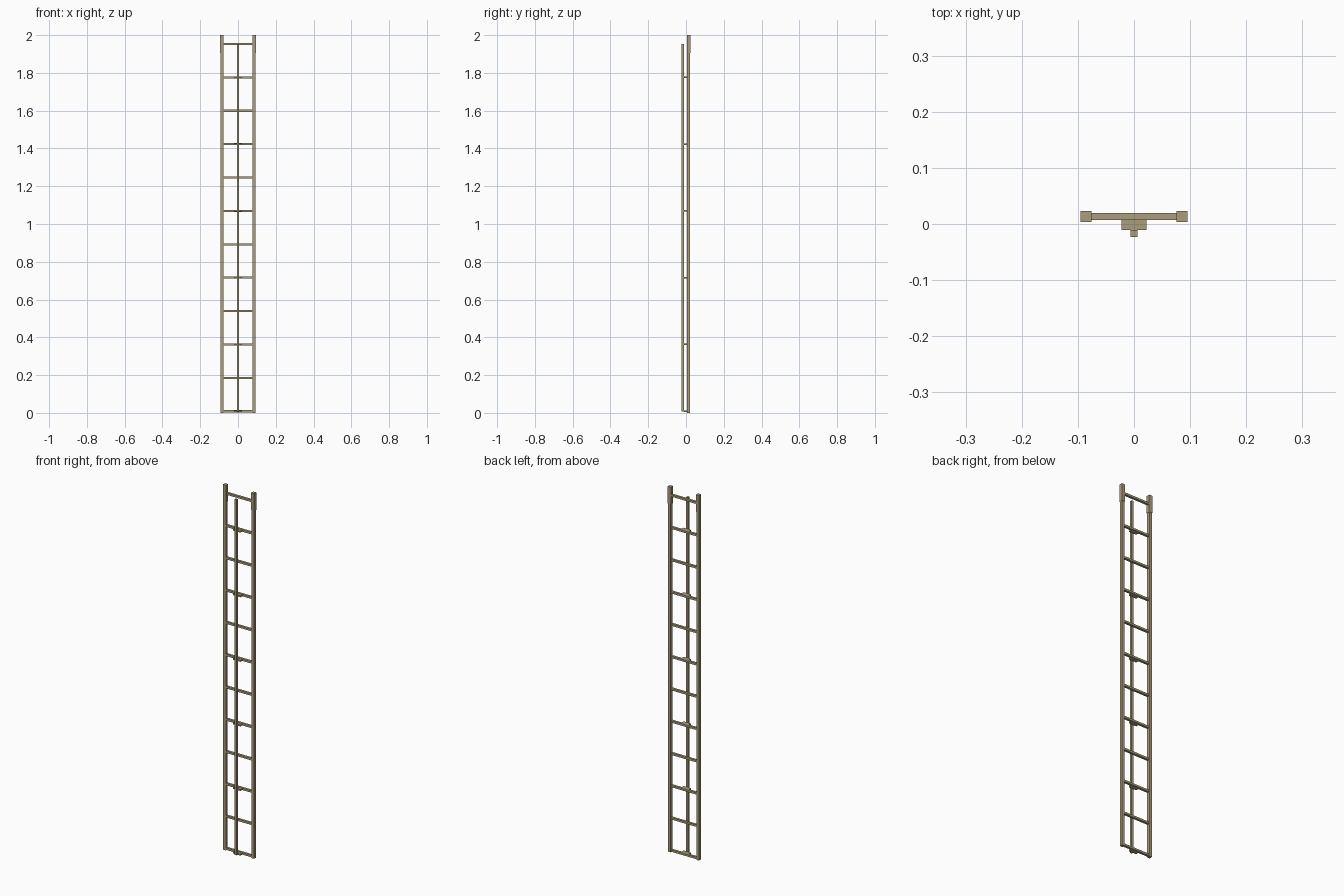
import bpy

if "Cube" in bpy.data.objects:
    bpy.data.objects.remove(bpy.data.objects["Cube"])

wood = bpy.data.materials.new("wood")
wood.diffuse_color = (0.40, 0.34, 0.20, 1)
wood.use_nodes = True
wood.node_tree.nodes["Principled BSDF"].inputs["Base Color"].default_value = wood.diffuse_color


def box(name, x, y, z):
    """Box from (min, max) pairs along each axis."""
    spans = (x, y, z)
    bpy.ops.mesh.primitive_cube_add(size=1, location=[(a + b) / 2 for a, b in spans])
    ob = bpy.context.object
    ob.name = name
    ob.scale = [b - a for a, b in spans]
    bpy.ops.object.transform_apply(location=False, rotation=False, scale=True)
    ob.data.materials.append(wood)
    return ob


RAIL_X, RAIL_Y = 0.0855, 0.0135
RUNGS, FIRST, STEP = 12, 0.0085, 0.1768

# Side rails with thicker sleeves at the top
for side, s in (("left", -1), ("right", 1)):
    cx = s * RAIL_X
    box(side + "_rail", (cx - 0.008, cx + 0.008),
        (RAIL_Y - 0.008, RAIL_Y + 0.008), (0, 1.99))
    box(side + "_sleeve", (cx - 0.0095, cx + 0.0095),
        (RAIL_Y - 0.0095, RAIL_Y + 0.0095), (1.905, 2.0))

# Rungs, with a spacer bracket on every second one
for i in range(RUNGS):
    z = FIRST + i * STEP
    box("rung", (-RAIL_X, RAIL_X), (RAIL_Y - 0.0065, RAIL_Y + 0.0065),
        (z - 0.0055, z + 0.0055))
    if i % 2 == 0:
        box("bracket", (-0.022, 0.022), (-0.0105, RAIL_Y - 0.0065),
            (z - 0.004, z + 0.004))

# Central rod standing in front of the brackets
box("centre_rod", (-0.006, 0.006), (-0.023, -0.0105),
    (FIRST - 0.002, FIRST + (RUNGS - 1) * STEP))
